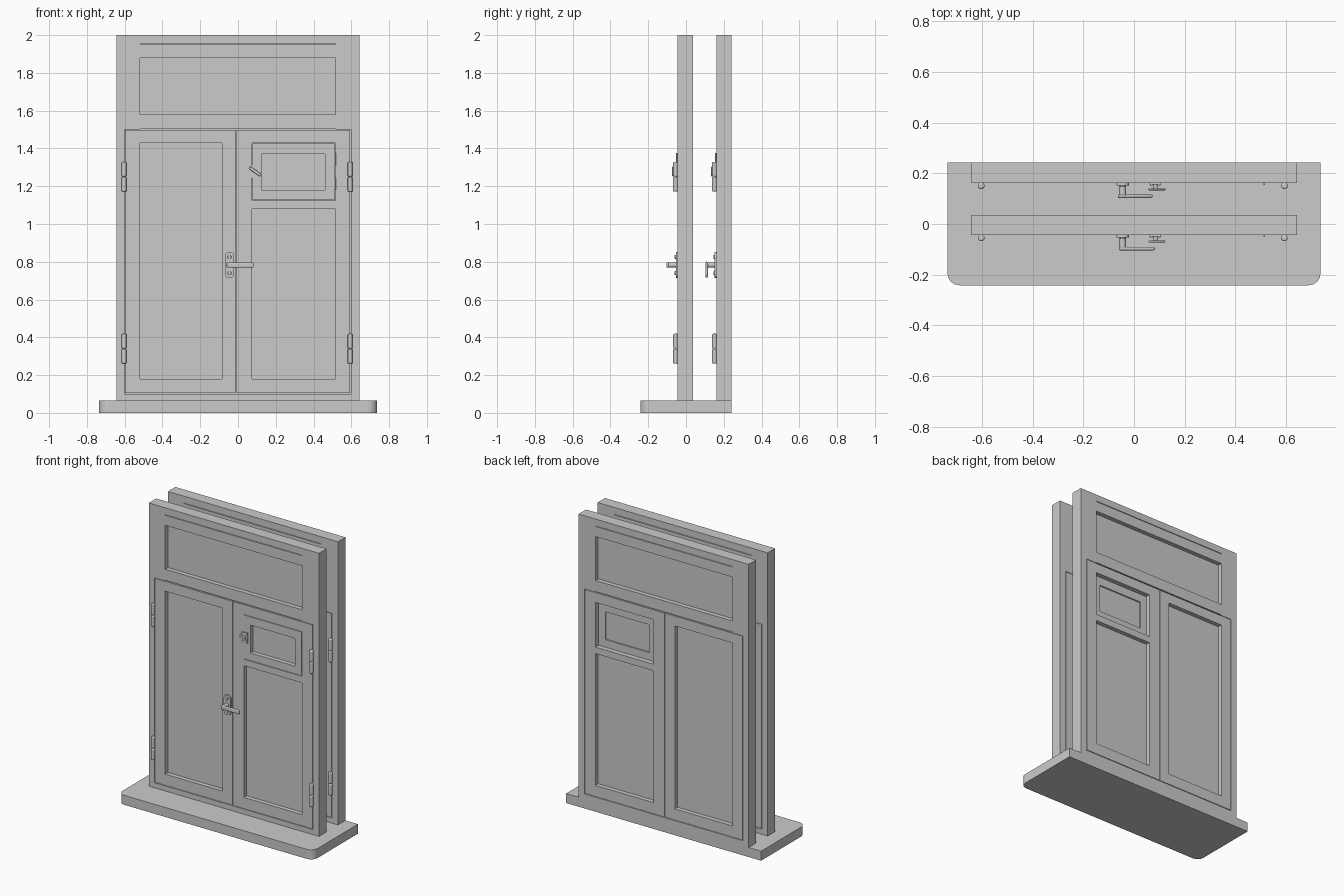
import bpy, bmesh, math
from mathutils import Matrix, Vector

cube = bpy.data.objects.get("Cube")
if cube:
    bpy.data.objects.remove(cube, do_unlink=True)


def finish(name, bm, bevel=0, segments=3, smooth=False):
    mesh = bpy.data.meshes.new(name)
    bm.to_mesh(mesh)
    bm.free()
    obj = bpy.data.objects.new(name, mesh)
    bpy.context.collection.objects.link(obj)
    if bevel:
        mod = obj.modifiers.new("Rounded edges", "BEVEL")
        mod.width, mod.segments = bevel, segments
        mod.limit_method = "ANGLE"
        mod.angle_limit = math.radians(50)
    if smooth:
        bpy.ops.object.select_all(action="DESELECT")
        obj.select_set(True)
        bpy.context.view_layer.objects.active = obj
        bpy.ops.object.shade_smooth_by_angle(angle=math.radians(40))
    return obj


def add_box(bm, x0, x1, y0, y1, z0, z1):
    centre = Vector((x0 + x1, y0 + y1, z0 + z1)) / 2
    size = Matrix.Diagonal((x1 - x0, y1 - y0, z1 - z0, 1))
    return bmesh.ops.create_cube(bm, size=1, matrix=Matrix.Translation(centre) @ size)["verts"]


def slabs(name, y0, y1, rects):
    """One object made of upright slabs, each given as x0, x1, z0, z1."""
    bm = bmesh.new()
    for x0, x1, z0, z1 in rects:
        add_box(bm, x0, x1, y0, y1, z0, z1)
    return finish(name, bm)


def ring(outer, inner):
    """Two stiles and two rails around an opening."""
    x0, x1, z0, z1 = outer
    a, b, c, d = inner
    return [(x0, a, z0, z1), (b, x1, z0, z1), (a, b, z0, c), (a, b, d, z1)]


def grow(rect, m):
    x0, x1, z0, z1 = rect
    return (x0 - m, x1 + m, z0 - m, z1 + m)


def cylinders(name, radius, depth, places, along_y=False, bevel=0):
    bm = bmesh.new()
    turn = Matrix.Rotation(math.pi / 2, 4, "X") if along_y else Matrix()
    for place in places:
        bmesh.ops.create_cone(bm, cap_ends=True, segments=20, radius1=radius, radius2=radius,
                              depth=depth, matrix=Matrix.Translation(place) @ turn)
    return finish(name, bm, bevel, smooth=True)


def lever(name, pivot, before, after, height, thick, angle):
    """Rounded bar turned about its pivot in the plane of the window."""
    bm = bmesh.new()
    add_box(bm, -before, after, -thick / 2, thick / 2, -height / 2, height / 2)
    obj = finish(name, bm, thick * 0.4, smooth=True)
    obj.matrix_world = Matrix.Translation(pivot) @ Matrix.Rotation(math.radians(angle), 4, "Y")


def window_unit(side, y, handle_angle):
    half = 0.04
    front, back = y - half, y + half

    # Fixed casing with jambs beside the transom light
    casing = ring((-0.643, 0.643, 0.065, 2), (-0.6, 0.597, 0.1, 1.953))
    casing += [(-0.6, -0.52, 1.5, 1.953), (0.515, 0.597, 1.5, 1.953)]
    slabs(side + "_casing", front, back, casing)

    # Thin stops closing the gaps around the sashes
    stops = [(x - 0.015, x + 0.015, 0.09, 1.51) for x in (-0.6, -0.01, 0.597)]
    stops += [(-0.6, 0.597, z - 0.015, z + 0.015) for z in (0.1, 1.5, 1.953)]
    slabs(side + "_stops", y - 0.008, y + 0.008, stops)

    # Transom light and the two sashes
    top_pane = (-0.52, 0.515, 1.58, 1.88)
    left_pane = (-0.52, -0.085, 0.18, 1.43)
    low_pane = (0.075, 0.515, 0.18, 1.08)
    vent_hole = (0.075, 0.515, 1.125, 1.43)
    slabs(side + "_transom_rails", front, back,
          [(-0.52, 0.515, 1.504, 1.58), (-0.52, 0.515, 1.88, 1.949)])
    slabs(side + "_right_sash", front, back, ring((-0.597, -0.012, 0.104, 1.497), left_pane))
    slabs(side + "_left_sash", front, back,
          ring((-0.008, 0.593, 0.104, 1.497), (0.075, 0.515, 0.18, 1.43))
          + [(0.075, 0.515, 1.08, 1.125)])
    slabs(side + "_panes", y - 0.01, y + 0.01,
          [grow(p, 0.01) for p in (top_pane, left_pane, low_pane)])

    # Small vent, flush in front and set in behind
    vent_pane = (0.125, 0.46, 1.18, 1.37)
    slabs(side + "_vent_sash", front, y + 0.012, ring(grow(vent_hole, -0.003), vent_pane))
    slabs(side + "_vent_pane", y - 0.01, y + 0.003, [grow(vent_hole, 0.005)])

    # Hinges: paired knuckles on the sashes, pins on the vent
    cylinders(side + "_hinges", 0.013, 0.078,
              [(x, front - 0.011, z + s * 0.04)
               for x in (-0.603, 0.594) for z in (0.34, 1.25) for s in (-1, 1)], bevel=0.006)
    cylinders(side + "_vent_hinges", 0.004, 0.065,
              [(0.514, front - 0.004, z) for z in (1.213, 1.343)])

    # Sash handle
    hx, hz = -0.045, 0.783
    bm = bmesh.new()
    add_box(bm, hx - 0.025, hx + 0.025, front - 0.01, front, hz - 0.068, hz + 0.068)
    edges = [e for e in bm.edges if abs((e.verts[0].co - e.verts[1].co).y) > 0.005]
    bmesh.ops.bevel(bm, geom=edges, offset=0.02, segments=5, profile=0.5, affect="EDGES")
    finish(side + "_handle_plate", bm, smooth=True)
    cylinders(side + "_handle_screws", 0.01, 0.008,
              [(hx, front - 0.012, hz + s * 0.043) for s in (-1, 1)], True, 0.002)
    cylinders(side + "_handle_shank", 0.014, 0.055, [(hx, front - 0.029, hz)], True)
    lever(side + "_handle_lever", (hx, front - 0.053, hz), 0.015, 0.127, 0.028, 0.014, handle_angle)

    # Vent latch
    lx, lz = 0.084, 1.278
    slabs(side + "_latch_plate", front - 0.006, front, [(lx - 0.022, lx + 0.022, lz - 0.034, lz + 0.034)])
    cylinders(side + "_latch_screws", 0.005, 0.004,
              [(lx + s * 0.015, front - 0.007, lz + t * 0.027) for s in (-1, 1) for t in (-1, 1)], True)
    cylinders(side + "_latch_shank", 0.009, 0.022, [(lx, front - 0.011, lz + 0.005)], True)
    lever(side + "_latch_lever", (lx, front - 0.025, lz + 0.005), 0.028, 0.045, 0.016, 0.008, 35)


# Sill with rounded front corners
bm = bmesh.new()
add_box(bm, -0.737, 0.737, -0.242, 0.242, 0, 0.065)
corners = [e for e in bm.edges if all(v.co.y < 0 for v in e.verts)
           and abs(e.verts[0].co.z - e.verts[1].co.z) > 0.01]
bmesh.ops.bevel(bm, geom=corners, offset=0.048, segments=4, profile=0.5, affect="EDGES")
finish("sill", bm)

window_unit("front", -0.004, 0)
window_unit("back", 0.202, 26)
